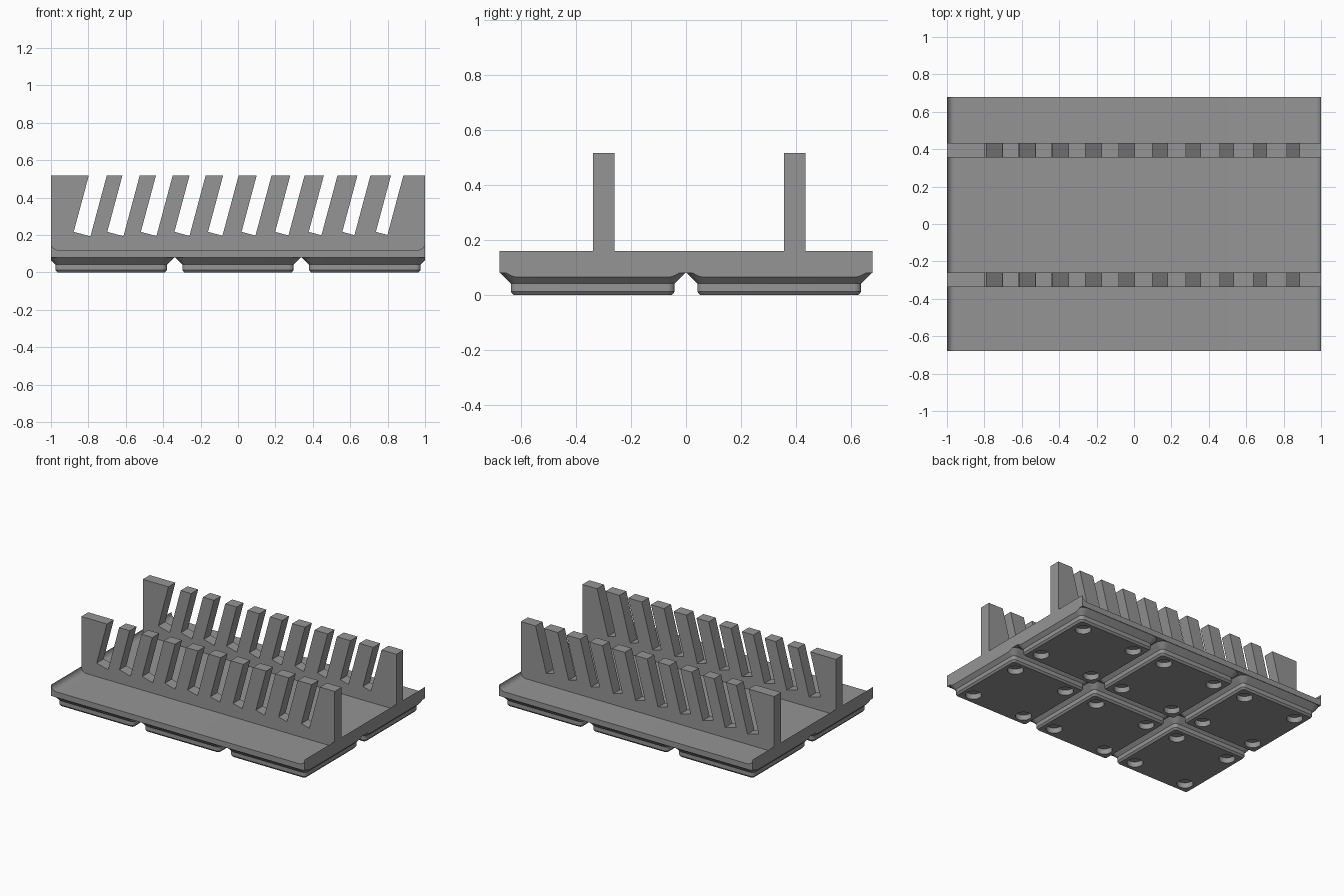
import bpy, bmesh, math
from mathutils import Vector

if "Cube" in bpy.data.objects:
    bpy.data.objects.remove(bpy.data.objects["Cube"])

PITCH = 0.678        # size of one grid cell
HALF_X = 1.0         # the base is trimmed to this half length
FLOOR, RIM, TOP = 0.12, 0.16, 0.517
TILT = math.radians(15)

grey = bpy.data.materials.new("grey plastic")
grey.diffuse_color = (0.3, 0.3, 0.3, 1)
grey.use_nodes = True
grey.node_tree.nodes["Principled BSDF"].inputs["Base Color"].default_value = grey.diffuse_color


def add_object(name, bm):
    bmesh.ops.recalc_face_normals(bm, faces=bm.faces)
    mesh = bpy.data.meshes.new(name)
    bm.to_mesh(mesh)
    bm.free()
    mesh.materials.append(grey)
    obj = bpy.data.objects.new(name, mesh)
    bpy.context.collection.objects.link(obj)
    return obj


def smooth(obj):
    bpy.ops.object.select_all(action='DESELECT')
    obj.select_set(True)
    bpy.context.view_layer.objects.active = obj
    bpy.ops.object.shade_smooth_by_angle(angle=math.radians(30))


def extrude_profile(name, points, y0, y1):
    """Extrude an x-z outline along y."""
    bm = bmesh.new()
    face = bm.faces.new([bm.verts.new((x, y0, z)) for x, z in points])
    out = bmesh.ops.extrude_face_region(bm, geom=[face])["geom"]
    bmesh.ops.translate(bm, vec=(0, y1 - y0, 0),
                        verts=[v for v in out if isinstance(v, bmesh.types.BMVert)])
    return add_object(name, bm)


def rounded_square(half, radius, steps=6):
    pts = []
    for quarter in range(4):
        mid = math.radians(45 + 90 * quarter)
        cx = math.copysign(half - radius, math.cos(mid))
        cy = math.copysign(half - radius, math.sin(mid))
        for i in range(steps + 1):
            a = math.radians(90 * (quarter + i / steps))
            pts.append((cx + radius * math.cos(a), cy + radius * math.sin(a)))
    return pts


# Base plate: flat floor whose two ends sweep up into thin lips
R = RIM - FLOOR
sweep = [(HALF_X - R + R * math.sin(a), RIM - R * math.cos(a))
         for a in (math.radians(90 * i / 8) for i in range(9))]
outline = [(-HALF_X, 0.08), (HALF_X, 0.08)] + sweep[::-1] + [(-x, z) for x, z in sweep]
smooth(extrude_profile("base_plate", outline, -PITCH, PITCH))

# Slotted walls: tilted slots that get narrower towards +x
comb = [(-HALF_X, 0.10), (-HALF_X, TOP)]
for i in range(10):
    left, right = -0.798 + 0.1795 * i, -0.702 + 0.1762 * i
    z_left = 0.217
    z_right = z_left - (right - left) * math.cos(TILT) * math.sin(TILT)
    comb += [(left, TOP),
             (left - (TOP - z_left) * math.tan(TILT), z_left),
             (right - (TOP - z_right) * math.tan(TILT), z_right),
             (right, TOP)]
comb += [(HALF_X, TOP), (HALF_X, 0.10)]
extrude_profile("front_slotted_wall", comb, -0.338, -0.26)
extrude_profile("back_slotted_wall", comb, 0.356, 0.434)

# Cutters for the round magnet pockets under the feet
centres = [((c - 1) * PITCH, (r - 0.5) * PITCH) for c in range(3) for r in range(2)]
bm = bmesh.new()
for cx, cy in centres:
    for sx in (-1, 1):
        for sy in (-1, 1):
            made = bmesh.ops.create_cone(bm, cap_ends=True, segments=32, radius1=0.052,
                                         radius2=0.052, depth=0.076)["verts"]
            bmesh.ops.translate(bm, verts=made, vec=(cx + sx * 0.21, cy + sy * 0.21, 0))
cutters = add_object("magnet_pocket_cutters", bm)
cutters.hide_render = True
cutters.hide_viewport = True

# Stepped feet, one per grid cell: (height, half width, corner radius)
LAYERS = [(0, 0.287, 0.015), (0.013, 0.298, 0.026), (0.042, 0.298, 0.026), (0.081, 0.337, 0.063)]
for n, (cx, cy) in enumerate(centres):
    bm = bmesh.new()
    rings = [[bm.verts.new((cx + x, cy + y, z)) for x, y in rounded_square(half, rad)]
             for z, half, rad in LAYERS]
    for low, high in zip(rings, rings[1:]):
        for i in range(len(low)):
            j = (i + 1) % len(low)
            bm.faces.new((low[i], low[j], high[j], high[i]))
    bm.faces.new(rings[0][::-1])
    bm.faces.new(rings[-1])
    # Trim the outer feet flush with the plate ends
    side = (cx > 0.1) - (cx < -0.1)
    if side:
        cut = bmesh.ops.bisect_plane(bm, geom=bm.verts[:] + bm.edges[:] + bm.faces[:],
                                     plane_co=Vector((side * HALF_X, 0, 0)),
                                     plane_no=Vector((side, 0, 0)), clear_outer=True)
        edges = [e for e in cut["geom_cut"] if isinstance(e, bmesh.types.BMEdge)]
        bmesh.ops.holes_fill(bm, edges=edges, sides=0)
    foot = add_object(f"foot_{n + 1}", bm)
    smooth(foot)
    pockets = foot.modifiers.new("magnet pockets", 'BOOLEAN')
    pockets.operation = 'DIFFERENCE'
    pockets.solver = 'EXACT'
    pockets.object = cutters
